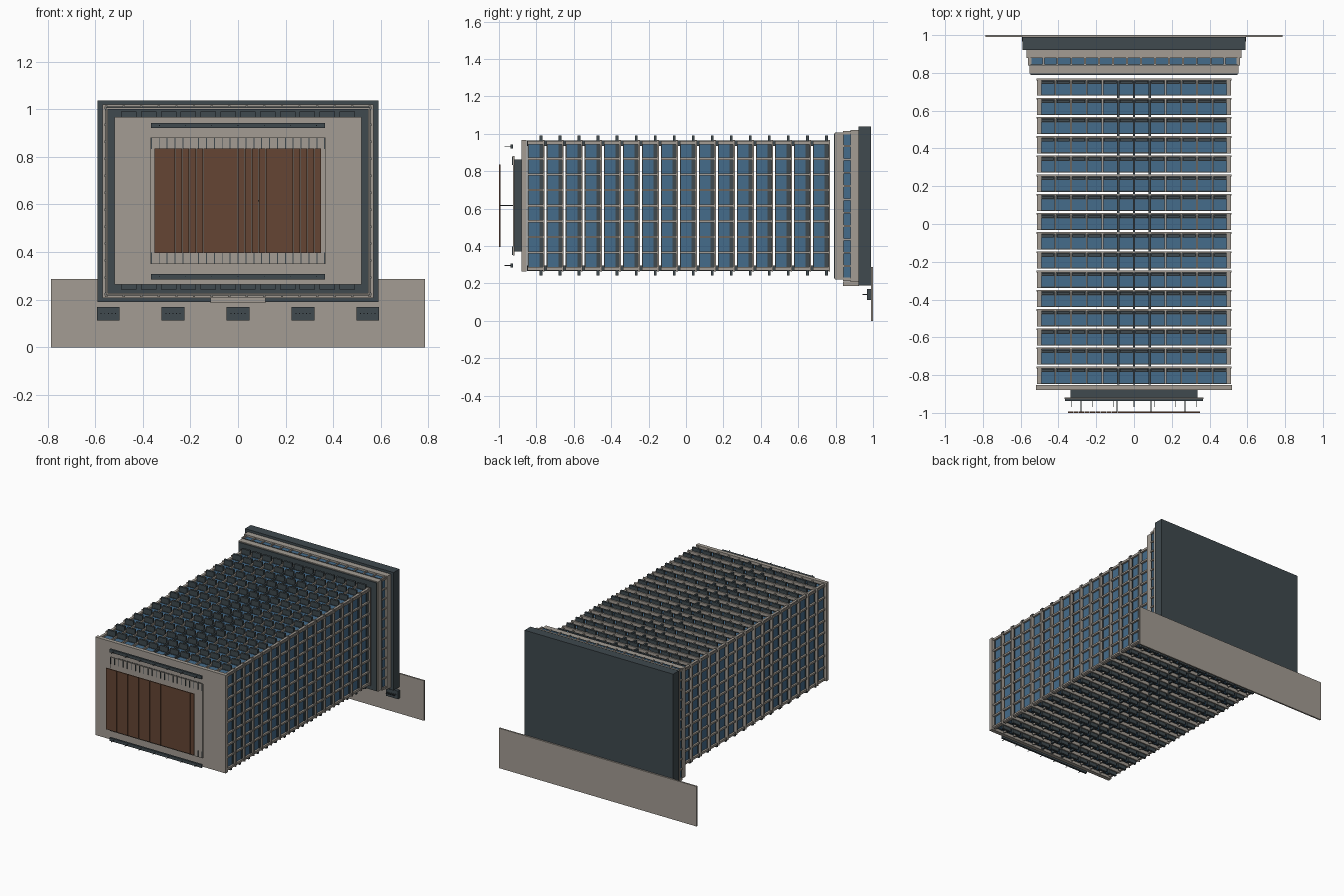
import bpy, bmesh
from mathutils import Matrix, Vector

if "Cube" in bpy.data.objects:
    bpy.data.objects.remove(bpy.data.objects["Cube"])


def material(name, rgb):
    m = bpy.data.materials.new(name)
    m.diffuse_color = (*rgb, 1)
    m.use_nodes = True
    m.node_tree.nodes["Principled BSDF"].inputs["Base Color"].default_value = m.diffuse_color
    return m


STONE = material("warm_stone", (0.37, 0.335, 0.295))
SLATE = material("dark_slate", (0.05, 0.067, 0.077))
GLASS = material("blue_glass", (0.06, 0.15, 0.26))
WOOD = material("brown_wood", (0.13, 0.06, 0.034))


def part(name, mat, boxes):
    """One object made of boxes given as (x0, x1, y0, y1, z0, z1)."""
    bm = bmesh.new()
    for x0, x1, y0, y1, z0, z1 in boxes:
        centre = Vector((x0 + x1, y0 + y1, z0 + z1)) / 2
        size = Matrix.Diagonal((x1 - x0, y1 - y0, z1 - z0, 1))
        bmesh.ops.create_cube(bm, size=1, matrix=Matrix.Translation(centre) @ size)
    me = bpy.data.meshes.new(name)
    bm.to_mesh(me)
    bm.free()
    me.materials.append(mat)
    ob = bpy.data.objects.new(name, me)
    bpy.context.collection.objects.link(ob)
    return ob


# The tower lies on its back: its height runs along y, roof at -y.
ZC = 0.616
FLOORS = [0.72 - 0.1017 * i for i in range(16)]
COLS, ROWS = 12, 8
PX, PZ = 1.0 / COLS, 0.668 / ROWS
XS = [-0.5 + PX * i for i in range(COLS + 1)]
ZS = [ZC - 0.334 + PZ * i for i in range(ROWS + 1)]

glass, slabs, mullions, spandrels, balconies = [], [], [], [], []
for n, y in enumerate(FLOORS):
    a, b = y - 0.041, y + 0.041
    glass.append((-0.5, 0.5, a, b, ZC - 0.334, ZC + 0.334))
    slabs.append((-0.516, 0.516, b, b + 0.009, ZC - 0.351, ZC + 0.351))
    # mullions on the two wide faces and the two narrow faces
    for x in XS:
        w = 0.005 if abs(x) < 0.49 else 0.009
        for s in (-1, 1):
            z0, z1 = sorted((ZC + s * 0.330, ZC + s * 0.347))
            mullions.append((x - w, x + w, a, b, z0, z1))
    for z in ZS:
        for s in (-1, 1):
            x0, x1 = sorted((s * 0.495, s * 0.513))
            mullions.append((x0, x1, a, b, z - 0.006, z + 0.006))
    # spandrel strips at the foot and head of the windows
    spandrels.append((-0.504, 0.504, b - 0.02, b, ZC - 0.338, ZC + 0.338))
    spandrels.append((-0.502, 0.502, a, a + 0.006, ZC - 0.336, ZC + 0.336))
    # sun ledges projecting from the wide faces
    for i, x in enumerate(XS[:-1]):
        for s in (-1, 1):
            z0, z1 = sorted((ZC + s * 0.33, ZC + s * 0.374))
            balconies.append((x + 0.009, x + PX - 0.009, b - 0.018, b - 0.003, z0, z1))
part("tower_windows", GLASS, glass)
part("floor_slabs", STONE, slabs)
part("window_mullions", STONE, mullions)
part("window_spandrels", SLATE, spandrels)
part("sun_ledges", SLATE, balconies)
# dark strips either side of the central bays
part("central_fins", SLATE, [
    (x - 0.006, x + 0.006, -0.85, 0.765, z0, z1)
    for x in (-PX, 0, PX)
    for z0, z1 in ((ZC - 0.349, ZC - 0.32), (ZC + 0.32, ZC + 0.349))])

# Roof and plant room
part("roof_slab", STONE, [(-0.518, 0.518, -0.88, -0.852, ZC - 0.352, ZC + 0.352)])
part("plant_room", SLATE, [(-0.335, 0.335, -0.918, -0.88, 0.37, 0.862)])
part("plant_room_roof", STONE, [(-0.368, 0.368, -0.926, -0.918, 0.35, 0.882)])
part("plant_room_ribs", SLATE, [
    (-0.364 + 0.0331 * i - 0.002, -0.364 + 0.0331 * i + 0.002, -0.93, -0.926, z, z + 0.046)
    for i in range(23) for z in (0.352, 0.834)])

# Roof pergola: slats on thin posts
part("pergola_slats", WOOD, [
    (-0.35 + 0.7 / 24 * i, -0.35 + 0.7 / 24 * (i + 1) - 0.0012, -1.0, -0.993, 0.396, 0.835)
    for i in range(24)])
part("pergola_posts", SLATE, [
    (x - 0.003, x + 0.003, -0.993, -0.926, ZC - 0.003, ZC + 0.003)
    for x in (-0.28, -0.09, 0.09, 0.27)])

# Roof planters with slender stems
part("roof_planters", SLATE, [
    (-0.366, 0.366, -0.938, -0.924, z - 0.011, z + 0.011) for z in (0.296, 0.932)])
part("roof_stems", SLATE, [
    (-0.33 + 0.11 * i - 0.0015, -0.33 + 0.11 * i + 0.0015, -0.97, -0.938, z - 0.0015, z + 0.0015)
    for i in range(7) for z in (0.296, 0.932)])

# Podium: tiers stepping out towards the base
def tier(name, mat, hx, y0, y1, hz):
    return part(name, mat, [(-hx, hx, y0, y1, 0.614 - hz, 0.614 + hz)])


tier("podium_roof", SLATE, 0.548, 0.79, 0.8, 0.388)
tier("podium_upper_wall", STONE, 0.554, 0.797, 0.84, 0.394)
tier("podium_roof_cover", SLATE, 0.546, 0.792, 0.798, 0.386)
tier("podium_windows", GLASS, 0.553, 0.84, 0.88, 0.394)
tier("podium_window_head", SLATE, 0.556, 0.84, 0.846, 0.397)
tier("podium_lower_wall", STONE, 0.569, 0.88, 0.925, 0.407)
tier("podium_base", SLATE, 0.59, 0.922, 0.989, 0.424)
frames = []
for i in range(16):
    x = -0.554 + 1.108 / 15 * i
    frames += [(x - 0.005, x + 0.005, 0.84, 0.88, z, z + 0.02) for z in (0.212, 0.996)]
for i in range(12):
    z = 0.222 + 0.784 / 11 * i
    frames += [(x, x + 0.02, 0.84, 0.88, z - 0.005, z + 0.005) for x in (-0.562, 0.542)]
part("podium_window_frames", STONE, frames)
part("entrance_canopy", STONE, [(-0.115, 0.115, 0.84, 0.925, 0.186, 0.21)])

# Forecourt paving with planters
part("forecourt", STONE, [(-0.785, 0.785, 0.989, 1.0, 0, 0.287)])
PLANTERS = (-0.545, -0.273, 0, 0.273, 0.545)
part("forecourt_planters", SLATE, [
    (x - 0.048, x + 0.048, 0.967, 0.99, 0.112, 0.17) for x in PLANTERS])
part("forecourt_stems", SLATE, [
    (x + d - 0.002, x + d + 0.002, 0.943, 0.967, 0.139, 0.143)
    for x in PLANTERS for d in (-0.03, -0.015, 0, 0.015, 0.03)])
